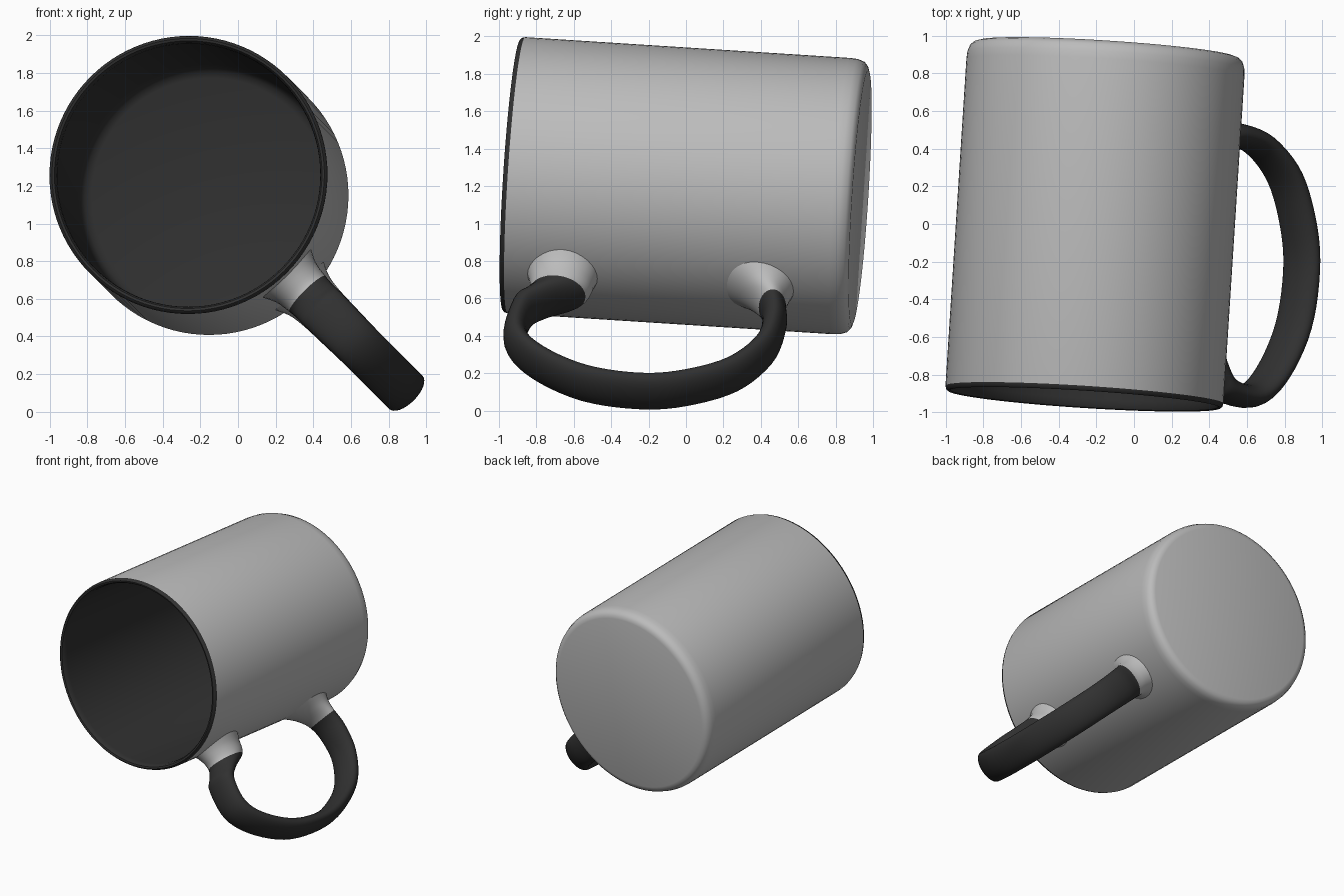
import bpy, bmesh, math
from mathutils import Vector

if "Cube" in bpy.data.objects:
    bpy.data.objects.remove(bpy.data.objects["Cube"])

# Mug frame: A = axis from rim to base, D = towards the handle, S = sideways
M = Vector((-0.205, 0, 1.2))
A = Vector((0.064, 1, -0.064)).normalized()
S = Vector((1, 0, 1)).normalized()
D = A.cross(S)


def place(u, v, s):
    return M + D * u + A * v + S * s


def material(name, c):
    m = bpy.data.materials.new(name)
    m.diffuse_color = (*c, 1)
    m.use_nodes = True
    m.node_tree.nodes["Principled BSDF"].inputs["Base Color"].default_value = m.diffuse_color
    return m


light = material("light_grey", (0.5, 0.5, 0.5))
dark = material("dark_charcoal", (0.03, 0.03, 0.03))


def finish(name, bm, angle):
    bmesh.ops.recalc_face_normals(bm, faces=bm.faces)
    me = bpy.data.meshes.new(name)
    bm.to_mesh(me)
    bm.free()
    me.materials.append(light)
    me.materials.append(dark)
    ob = bpy.data.objects.new(name, me)
    bpy.context.collection.objects.link(ob)
    bpy.ops.object.select_all(action='DESELECT')
    ob.select_set(True)
    bpy.context.view_layer.objects.active = ob
    bpy.ops.object.shade_smooth_by_angle(angle=math.radians(angle))


def loft(bm, rings, mats):
    n = len(rings[0])
    for a, b, m in zip(rings, rings[1:], mats):
        for i in range(n):
            j = (i + 1) % n
            bm.faces.new((a[i], a[j], b[j], b[i])).material_index = m


# Cup body: lathe profile (radius, position along axis), base to rim to inner floor
L = 0.935
outer = [(0.68, L), (0.705, L - 0.008), (0.725, L - 0.025), (0.737, L - 0.06),
         (0.74, L - 0.1), (0.74, -L + 0.025)]
inner = [(0.735, -L + 0.008), (0.725, -L), (0.712, -L + 0.004), (0.703, -L + 0.02),
         (0.70, -L + 0.05), (0.695, L - 0.16), (0.685, L - 0.11), (0.665, L - 0.08),
         (0.63, L - 0.065)]
N = 96
bm = bmesh.new()
rings = [[bm.verts.new(place(r * math.cos(2 * math.pi * i / N), v,
                             r * math.sin(2 * math.pi * i / N))) for i in range(N)]
         for r, v in outer + inner]
loft(bm, rings, [0] * (len(outer) - 1) + [1] * len(inner))
bm.faces.new(rings[0]).material_index = 0
bm.faces.new(rings[-1]).material_index = 1
finish("cup_body", bm, 40)

# Handle sections: outer edge (u, v), inner edge (u, v), half width
sections = [
    (.70, .66, .70, .20, .19), (.78, .63, .78, .36, .15), (.86, .615, .88, .47, .135),
    (1.0, .63, 1.0, .50, .13), (1.22, .585, 1.17, .47, .125), (1.44, .42, 1.35, .33, .125),
    (1.58, .15, 1.46, .11, .125), (1.625, -.11, 1.505, -.11, .125),
    (1.59, -.43, 1.47, -.39, .125), (1.44, -.715, 1.355, -.625, .125),
    (1.25, -.865, 1.22, -.74, .125), (1.0, -.845, 1.05, -.72, .13),
    (.93, -.80, .96, -.62, .13), (.86, -.76, .88, -.46, .135),
    (.78, -.77, .78, -.42, .15), (.70, -.80, .70, -.40, .19)]


def spline(p0, p1, p2, p3, t):
    return [0.5 * (2 * b + (c - a) * t + (2 * a - 5 * b + 4 * c - d) * t * t
                   + (3 * b - a - 3 * c + d) * t ** 3)
            for a, b, c, d in zip(p0, p1, p2, p3)]


STEP, K = 5, 32
path, mats = [], []
last = len(sections) - 1
for i in range(last):
    quad = [sections[min(max(i + k, 0), last)] for k in (-1, 0, 1, 2)]
    for j in range(STEP):
        path.append(spline(*quad, j / STEP))
        mats.append(0 if i < 2 or i >= last - 2 else 1)   # light collars at both ends
path.append(sections[-1])

bm = bmesh.new()
rings = []
for uo, vo, ui, vi, w in path:
    ring = []
    for k in range(K):
        c, s = math.cos(2 * math.pi * k / K), w * math.sin(2 * math.pi * k / K)
        u = (uo + ui) / 2 + c * (uo - ui) / 2
        v = (vo + vi) / 2 + c * (vo - vi) / 2
        # keep the collar on the cup wall
        ring.append(bm.verts.new(place(max(u, math.sqrt(0.725 ** 2 - s * s)), v, s)))
    rings.append(ring)
loft(bm, rings, mats)
bm.faces.new(rings[0])
bm.faces.new(rings[-1])
finish("handle", bm, 60)
